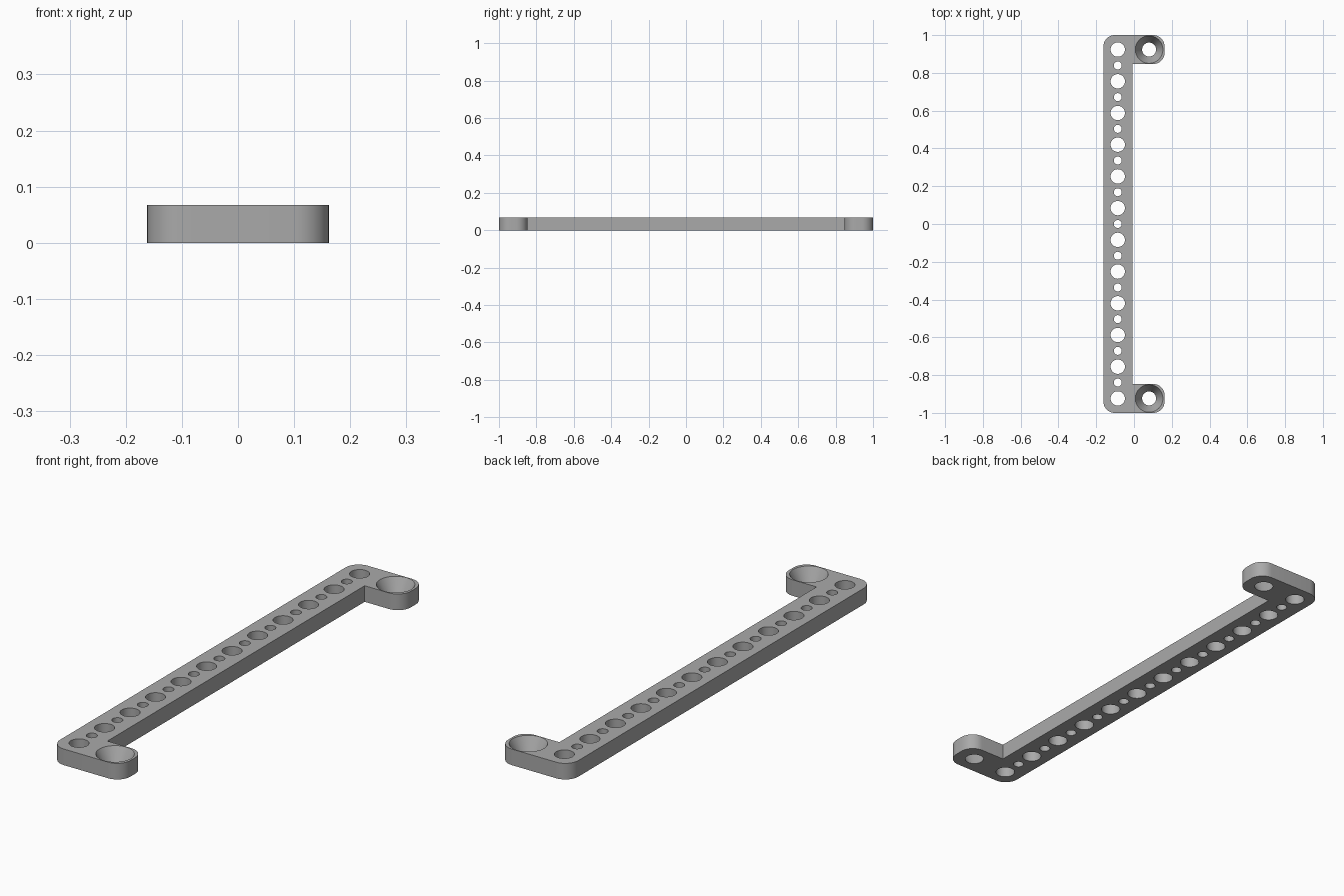
import bpy, bmesh
from math import sin, cos, pi, radians
from mathutils import Matrix, Vector

if "Cube" in bpy.data.objects:
    bpy.data.objects.remove(bpy.data.objects["Cube"], do_unlink=True)

HALF_X, HALF_Y, THICK = 0.162, 1.0, 0.067
ARM = 0.153                  # width of the bar and of both end tabs
CORNER = 0.06
HOLE_X, TAB_X, END_Y = -0.086, 0.08, 0.9235
HOLES = 12
PITCH = 2 * END_Y / (HOLES - 1)

grey = bpy.data.materials.new("plain grey")
grey.use_nodes = True
grey.diffuse_color = (0.4, 0.4, 0.4, 1)
grey.node_tree.nodes["Principled BSDF"].inputs["Base Color"].default_value = grey.diffuse_color


def make_object(name, bm):
    mesh = bpy.data.meshes.new(name)
    bmesh.ops.recalc_face_normals(bm, faces=bm.faces)
    bm.to_mesh(mesh)
    bm.free()
    mesh.materials.append(grey)
    obj = bpy.data.objects.new(name, mesh)
    bpy.context.collection.objects.link(obj)
    return obj


def rounded(x, y, start, steps=10):
    """Quarter arc for an outer corner, counter-clockwise from the start angle."""
    cx, cy = x - CORNER * (1 if x > 0 else -1), y
    return [(cx + CORNER * cos(start + pi / 2 * i / steps),
             cy + CORNER * sin(start + pi / 2 * i / steps)) for i in range(steps + 1)]


# Bracket outline: long bar with a tab at each end, sharp inner corners
inner_x, inner_y = -HALF_X + ARM, HALF_Y - ARM
upper = (rounded(HALF_X, inner_y + CORNER, -pi / 2)
         + rounded(HALF_X, HALF_Y - CORNER, 0)
         + rounded(-HALF_X, HALF_Y - CORNER, pi / 2))
upper.insert(0, (inner_x, inner_y))
outline = upper + [(x, -y) for x, y in reversed(upper)]

bm = bmesh.new()
base = bm.faces.new([bm.verts.new((x, y, 0)) for x, y in outline])
top = bmesh.ops.extrude_face_region(bm, geom=[base])["geom"]
bmesh.ops.translate(bm, vec=Vector((0, 0, THICK)),
                    verts=[v for v in top if isinstance(v, bmesh.types.BMVert)])
bracket = make_object("bracket", bm)

# Cutters: alternating large and small holes, and a tapered hole in each tab
cut = bmesh.new()


def add_hole(x, y, r_bottom, r_top, margin=0.02):
    slope = (r_top - r_bottom) / THICK * margin
    bmesh.ops.create_cone(cut, cap_ends=True, segments=48,
                          radius1=r_bottom - slope, radius2=r_top + slope,
                          depth=THICK + 2 * margin,
                          matrix=Matrix.Translation((x, y, THICK / 2)))


for i in range(HOLES):
    y = -END_Y + i * PITCH
    add_hole(HOLE_X, y, 0.038, 0.038)
    if i < HOLES - 1:
        add_hole(HOLE_X, y + PITCH / 2, 0.021, 0.021)
for side in (-1, 1):
    add_hole(TAB_X, side * END_Y, 0.037, 0.073)
cutter = make_object("hole_cutter", cut)
cutter.hide_render = True

# Drill the holes, then drop the cutter
mod = bracket.modifiers.new("holes", 'BOOLEAN')
mod.operation, mod.solver, mod.object = 'DIFFERENCE', 'EXACT', cutter
bpy.ops.object.select_all(action='DESELECT')
bracket.select_set(True)
bpy.context.view_layer.objects.active = bracket
bpy.ops.object.modifier_apply(modifier=mod.name)
bpy.data.objects.remove(cutter, do_unlink=True)
bpy.ops.object.shade_smooth_by_angle(angle=radians(30))
